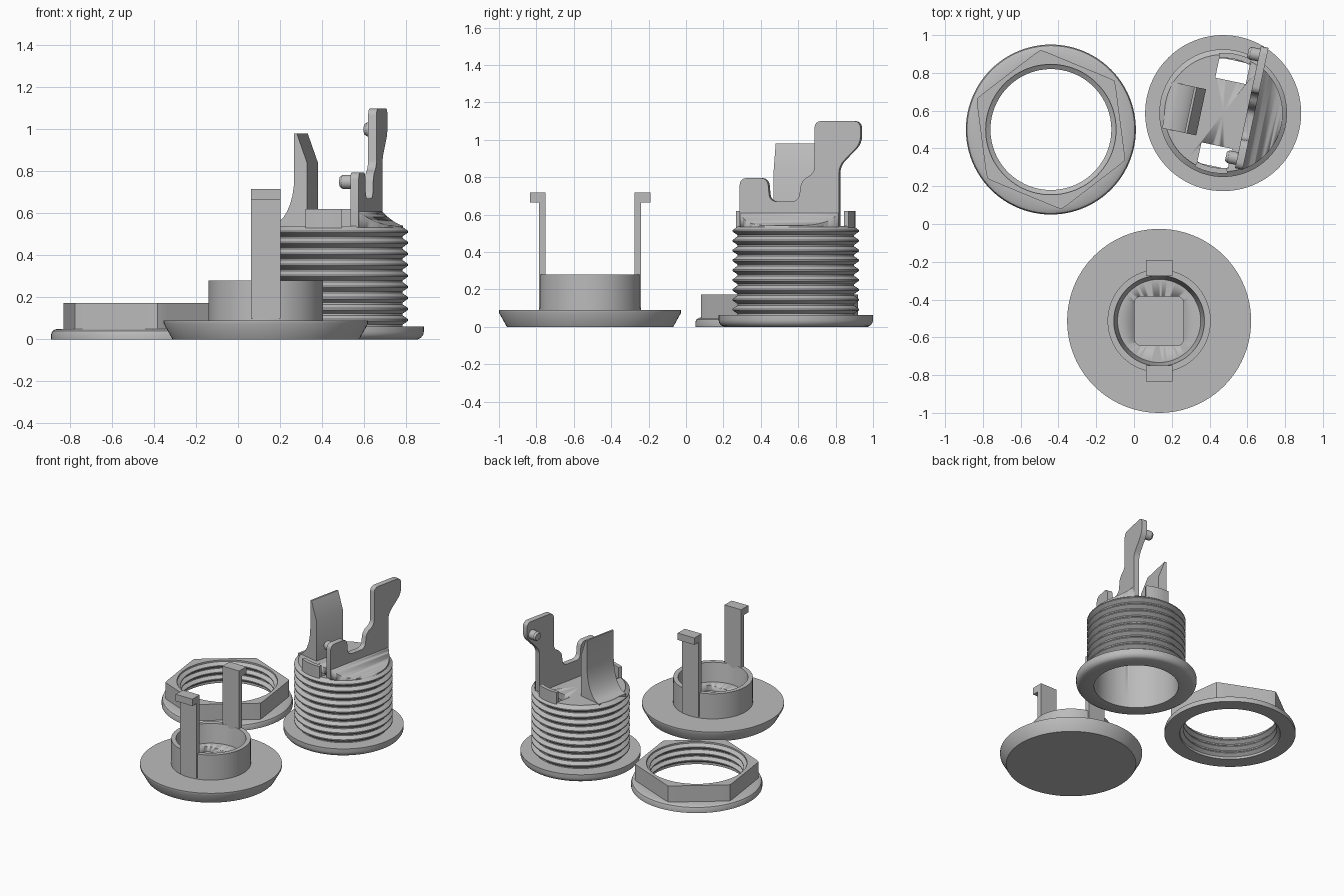
import bpy, bmesh, math
from mathutils import Matrix, Vector

cube = bpy.data.objects.get("Cube")
if cube:
    bpy.data.objects.remove(cube, do_unlink=True)

grey = bpy.data.materials.new("plain grey")
grey.use_nodes = True
grey.diffuse_color = (0.5, 0.5, 0.5, 1)
grey.node_tree.nodes["Principled BSDF"].inputs["Base Color"].default_value = (0.5, 0.5, 0.5, 1)

NUT = Matrix.Translation((-0.44, 0.5, 0)) @ Matrix.Rotation(math.radians(37.5), 4, 'Z')
CAP = Matrix.Translation((0.133, -0.513, 0))
SOCKET = Matrix.Translation((0.472, 0.587, 0)) @ Matrix.Rotation(math.radians(-12), 4, 'Z')


def finish(name, bm, place):
    bmesh.ops.remove_doubles(bm, verts=bm.verts, dist=1e-5)
    bmesh.ops.recalc_face_normals(bm, faces=bm.faces)
    mesh = bpy.data.meshes.new(name)
    bm.to_mesh(mesh)
    bm.free()
    mesh.materials.append(grey)
    ob = bpy.data.objects.new(name, mesh)
    bpy.context.collection.objects.link(ob)
    ob.matrix_world = place
    bpy.ops.object.select_all(action='DESELECT')
    ob.select_set(True)
    bpy.context.view_layer.objects.active = ob
    bpy.ops.object.shade_smooth_by_angle(angle=math.radians(30))
    return ob


def lathe(name, profile, place, closed=False, segs=96):
    """Spin a profile; a radius may be a function of the angle."""
    bm = bmesh.new()
    rows = []
    for i in range(segs):
        a = 2 * math.pi * i / segs
        row = []
        for r, z in profile:
            r = r(a) if callable(r) else r
            row.append(bm.verts.new((r * math.cos(a), r * math.sin(a), z)))
        rows.append(row)
    n = len(profile)
    for i in range(segs):
        p, q = rows[i], rows[(i + 1) % segs]
        for j in range(n if closed else n - 1):
            k = (j + 1) % n
            if profile[j][0] == 0:
                bm.faces.new((p[j], q[k], p[k]))
            elif profile[k][0] == 0:
                bm.faces.new((p[j], q[j], p[k]))
            else:
                bm.faces.new((p[j], q[j], q[k], p[k]))
    if profile[0][0] == 0 or profile[-1][0] == 0:
        bmesh.ops.remove_doubles(bm, verts=bm.verts, dist=1e-5)
    return finish(name, bm, place)


def prism(name, points, axis, lo, hi, place, rounding=0):
    """Extrude an outline along x, y or z, optionally rounding its corners."""
    bm = bmesh.new()

    def at(u, v, w):
        return {'X': (w, u, v), 'Y': (u, w, v), 'Z': (u, v, w)}[axis]
    a = [bm.verts.new(at(u, v, lo)) for u, v in points]
    b = [bm.verts.new(at(u, v, hi)) for u, v in points]
    n = len(points)
    bm.faces.new(a)
    bm.faces.new(b)
    for i in range(n):
        bm.faces.new((a[i], a[(i + 1) % n], b[(i + 1) % n], b[i]))
    bmesh.ops.recalc_face_normals(bm, faces=bm.faces)
    if rounding:
        sides = [e for e in bm.edges if (e.verts[0] in a) != (e.verts[1] in a)]
        bmesh.ops.bevel(bm, geom=sides, offset=rounding, segments=4, profile=0.5,
                        affect='EDGES', clamp_overlap=True)
    return finish(name, bm, place)


def box(name, x, y, z, place):
    return prism(name, [(x[0], y[0]), (x[1], y[0]), (x[1], y[1]), (x[0], y[1])],
                 'Z', z[0], z[1], place)


def boolean(ob, tool, operation):
    mod = ob.modifiers.new("cut", 'BOOLEAN')
    mod.operation, mod.object, mod.solver = operation, tool, 'EXACT'
    bpy.ops.object.select_all(action='DESELECT')
    ob.select_set(True)
    bpy.context.view_layer.objects.active = ob
    bpy.ops.object.modifier_apply(modifier=mod.name)
    bpy.data.objects.remove(tool, do_unlink=True)


def threads(z0, z1, count, root, crest):
    """Ridged profile between two heights."""
    step = (z1 - z0) / count
    pts = []
    for i in range(count):
        z = z0 + i * step
        pts += [(root, z), (root, z + step * .15), (crest, z + step * .5),
                (crest, z + step * .65)]
    return pts + [(root, z1)]


# Hexagonal nut with round flange and threaded hole
def hexagon(a):
    sector = (a % (math.pi / 3)) - math.pi / 6
    return min(0.37 / math.cos(sector), 0.424)


lathe("nut", [(0.345, 0), (0.45, 0), (0.45, 0.025), (0.444, 0.04), (0.43, 0.048),
              (hexagon, 0.05), (hexagon, 0.172), (0.345, 0.172)]
      + threads(0.01, 0.16, 3, 0.345, 0.32)[::-1], NUT, closed=True)

# Cap: chamfered disc, hollow collar with a square recess, two hooked prongs
cap = lathe("cap", [(0, 0), (0.445, 0), (0.487, 0.075), (0.487, 0.09), (0.273, 0.09),
                    (0.273, 0.28), (0.24, 0.28), (0.22, 0.14), (0, 0.14)], CAP)
h = 0.13
boolean(cap, prism("recess", [(-h, -h), (h, -h), (h, h), (-h, h)], 'Z', 0.1, 0.3,
                   CAP, 0.035), 'DIFFERENCE')
for side, name in ((1, "back"), (-1, "front")):
    prism(name + "_prong", [(side * y, z) for y, z in (
        (0.237, 0.1), (0.273, 0.1), (0.273, 0.665), (0.322, 0.665),
        (0.322, 0.717), (0.237, 0.717))], 'X', -0.07, 0.07, CAP)

# Threaded socket barrel, open below, closed by a slotted top
barrel = lathe("barrel", [(0, 0.49), (0.29, 0.49), (0.29, 0), (0.385, 0), (0.4, 0.008),
                          (0.41, 0.022), (0.413, 0.035), (0.413, 0.062)]
               + threads(0.062, 0.535, 9, 0.312, 0.338) + [(0.31, 0.54), (0, 0.54)], SOCKET)
for side, name in ((1, "back"), (-1, "front")):
    low, high = sorted((side * 0.175, side * 0.285))
    boolean(barrel, box("slot", (-0.08, 0.085), (low, high), (0.4, 0.7), SOCKET), 'DIFFERENCE')
    # Curved wall piece standing beside each slot
    arc = [(a / 4 - 0.5) * 0.56 + side * math.pi / 2 for a in range(5)]
    outline = [(r * math.cos(a), r * math.sin(a))
               for r, path in ((0.32, arc), (0.292, arc[::-1])) for a in path]
    prism(name + "_wall", outline, 'Z', 0.5, 0.62, SOCKET)

# Short terminal with a curved foot
foot = [(-0.178 - 0.122 * (1 - math.sin(t)), 0.77 - 0.23 * math.cos(t))
        for t in (i * math.pi / 16 for i in range(9))]
prism("short_terminal", [(-0.115, 0.5), (-0.3, 0.5)] + foot
      + [(-0.178, 0.98), (-0.165, 0.98), (-0.115, 0.84)], 'Y', -0.145, 0.105, SOCKET)

# Tall stepped terminal plate
prism("tall_terminal", [(-0.272, 0.5), (-0.272, 0.795), (-0.12, 0.795), (-0.108, 0.67),
                        (0.05, 0.67), (0.065, 0.785), (0.137, 0.82), (0.137, 1.1),
                        (0.388, 1.1), (0.388, 0.98), (0.27, 0.86), (0.27, 0.5)],
      'X', 0.122, 0.163, SOCKET, 0.035)

# Sloping shoulder behind the tall plate, trimmed to the barrel
slope = [(0.155 + 0.165 * t, 0.54 + 0.075 * (1 - t) ** 2) for t in (i / 8 for i in range(9))]
shoulder = prism("shoulder", [(0.155, 0.52)] + slope + [(0.32, 0.52)], 'Y', -0.27, 0.27, SOCKET)
boolean(shoulder, lathe("trim", [(0, 0.4), (0.315, 0.4), (0.315, 0.8), (0, 0.8)], SOCKET),
        'INTERSECT')

# Pins on the tall plate
for name, y, z in (("upper_pin", 0.34, 1.0), ("lower_pin", -0.22, 0.75)):
    turn = Matrix.Translation((0.13, y, z)) @ Matrix.Rotation(-math.pi / 2, 4, 'Y')
    lathe(name, [(0, 0), (0.034, 0), (0.034, 0.055), (0.025, 0.068), (0, 0.068)],
          SOCKET @ turn, segs=24)
